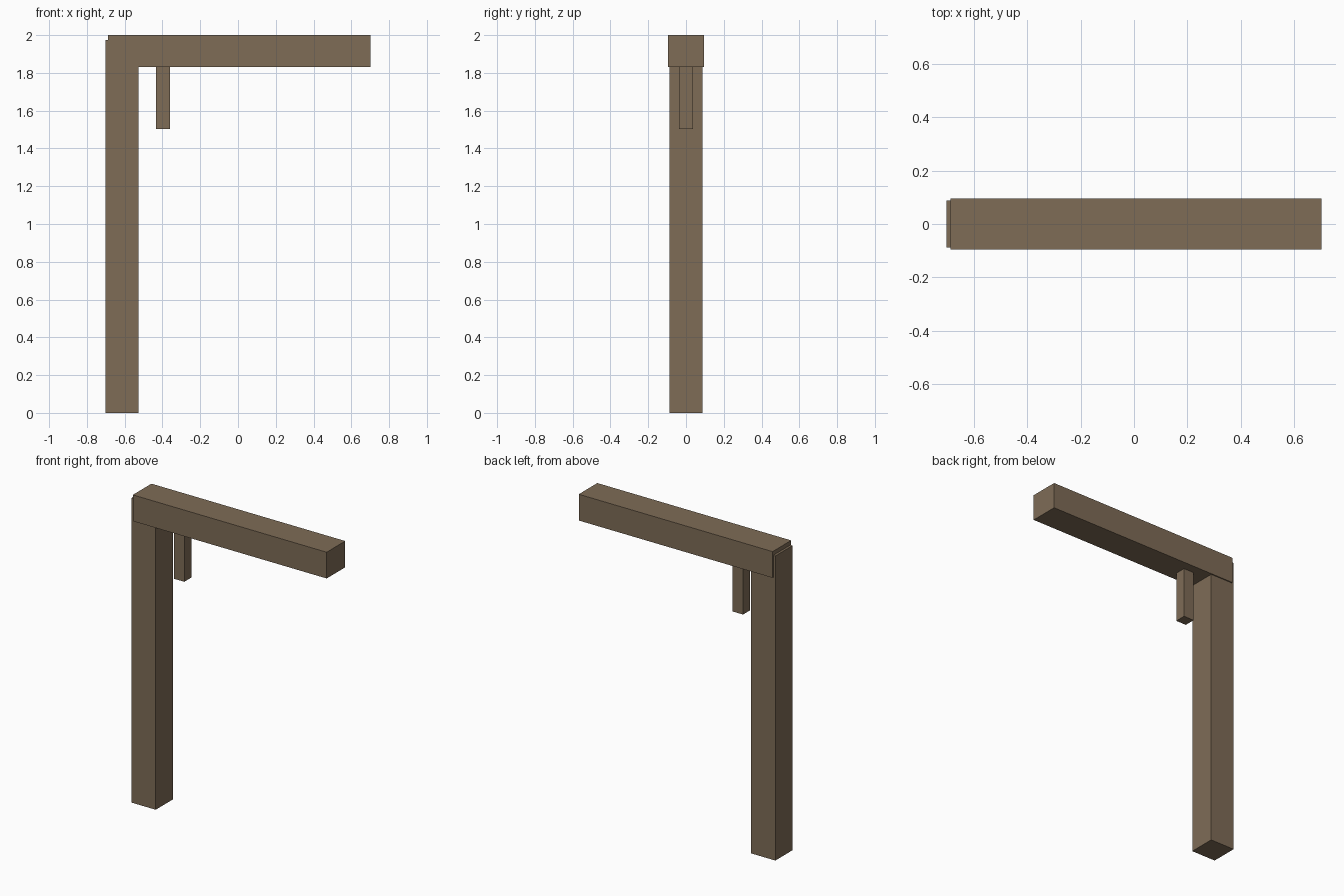
import bpy
from mathutils import Vector

default_cube = bpy.data.objects.get("Cube")
if default_cube:
    bpy.data.objects.remove(default_cube, do_unlink=True)

# Weathered brown timber
wood = bpy.data.materials.new("brown_wood")
wood.use_nodes = True
colour = (0.21, 0.15, 0.094, 1)
wood.diffuse_color = colour
shader = next(n for n in wood.node_tree.nodes if n.type == "BSDF_PRINCIPLED")
shader.inputs["Base Color"].default_value = colour
shader.inputs["Roughness"].default_value = 0.9


def timber(name, low, high):
    """Add a squared timber spanning two opposite corners."""
    low, high = Vector(low), Vector(high)
    bpy.ops.mesh.primitive_cube_add(size=1, location=(low + high) / 2)
    obj = bpy.context.object
    obj.name = name
    obj.scale = high - low
    bpy.ops.object.transform_apply(location=False, rotation=False, scale=True)
    obj.data.materials.append(wood)
    return obj


# Upright post, slightly narrower and lower than the beam it carries
timber("upright_post", (-0.702, -0.088, 0), (-0.528, 0.088, 1.973))

# Horizontal arm
timber("cross_beam", (-0.687, -0.095, 1.83), (0.702, 0.095, 2))

# Short peg hanging beneath the arm
timber("hanging_peg", (-0.434, -0.036, 1.502), (-0.36, 0.036, 1.85))
